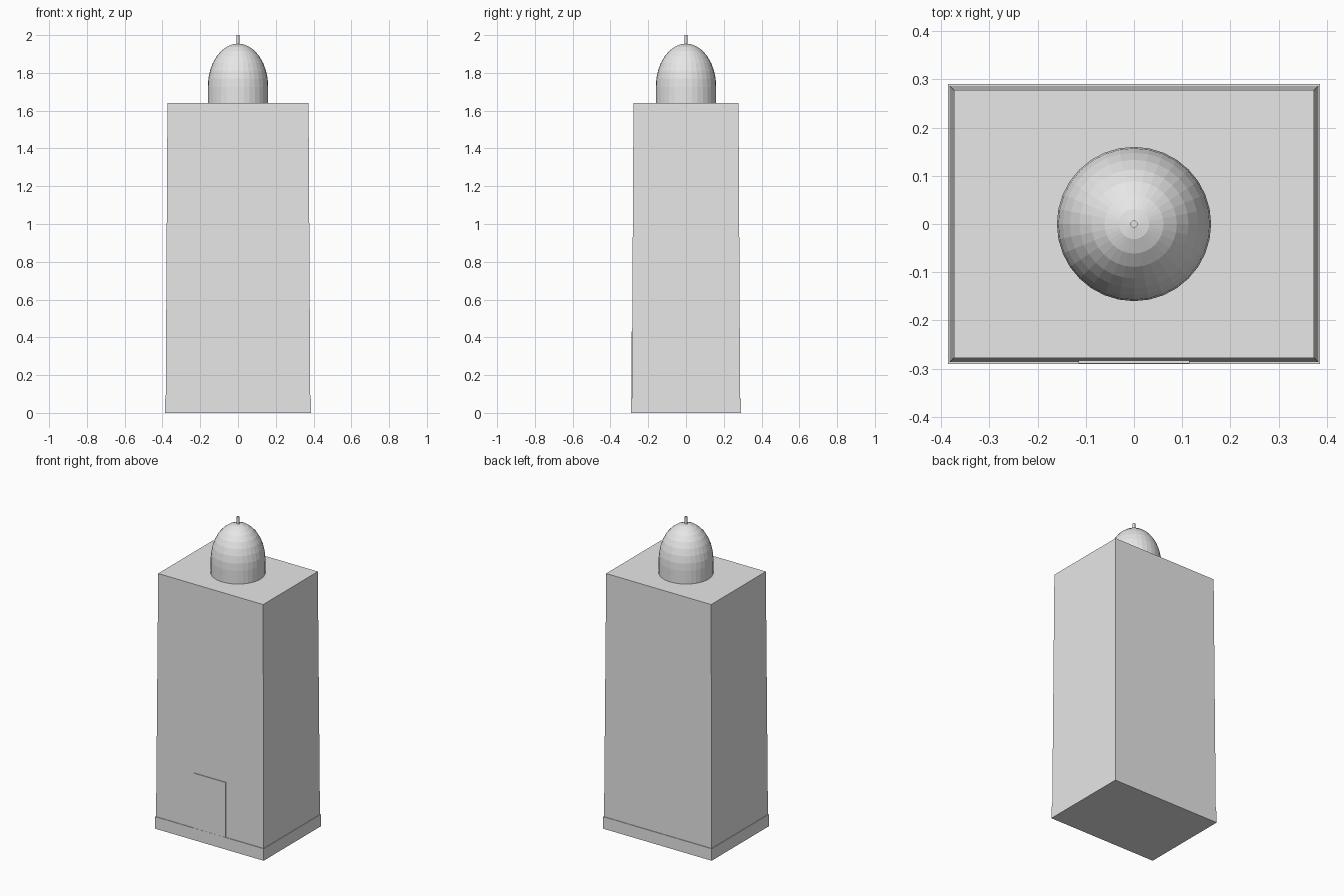
import bpy
import math

cube = bpy.data.objects.get("Cube")
if cube:
    bpy.data.objects.remove(cube, do_unlink=True)

grey = bpy.data.materials.new("light grey")
grey.use_nodes = True
grey.diffuse_color = (0.8, 0.8, 0.8, 1)
grey.node_tree.nodes["Principled BSDF"].inputs["Base Color"].default_value = (0.8, 0.8, 0.8, 1)


def add_part(name, verts, faces):
    mesh = bpy.data.meshes.new(name)
    mesh.from_pydata(verts, [], faces)
    mesh.materials.append(grey)
    obj = bpy.data.objects.new(name, mesh)
    bpy.context.collection.objects.link(obj)
    return obj


def tapered_box(name, base, top, z0, z1):
    """Box from half sizes (x, y) at its base and its top."""
    corners = [(-1, -1), (1, -1), (1, 1), (-1, 1)]
    verts = [(sx * half[0], sy * half[1], z)
             for half, z in ((base, z0), (top, z1)) for sx, sy in corners]
    sides = [(i, (i + 1) % 4, (i + 1) % 4 + 4, i + 4) for i in range(4)]
    return add_part(name, verts, [(3, 2, 1, 0), (4, 5, 6, 7)] + sides)


def lathe(name, profile, segments):
    """Closed solid from (radius, z) rings, listed from bottom to top."""
    verts = [(r * math.cos(math.tau * i / segments), r * math.sin(math.tau * i / segments), z)
             for r, z in profile for i in range(segments)]
    faces = [tuple(reversed(range(segments)))]
    for k in range(len(profile) - 1):
        a, b = k * segments, (k + 1) * segments
        for i in range(segments):
            j = (i + 1) % segments
            faces.append((a + i, a + j, b + j, b + i))
    faces.append(tuple(range(len(verts) - segments, len(verts))))
    return add_part(name, verts, faces)


# Tower block: low plinth and slightly tapered body
ROOF = 1.64
tapered_box("plinth", (0.386, 0.2905), (0.386, 0.2905), 0, 0.077)
tapered_box("tower_body", (0.383, 0.287), (0.3735, 0.278), 0.01, ROOF)

# Door plate on the front
door = tapered_box("door", (0.115, 0.006), (0.115, 0.006), 0.005, 0.43)
door.location.y = -0.2835

# Rooftop dome: short drum with a stretched half sphere
RADIUS, SPRING, RISE, RINGS = 0.16, 1.725, 0.23, 8
dome_profile = [(RADIUS, ROOF)]
for k in range(RINGS):
    angle = math.pi / 2 * k / RINGS
    dome_profile.append((RADIUS * math.cos(angle), SPRING + RISE * math.sin(angle)))
dome_profile.append((0.001, SPRING + RISE))
lathe("dome", dome_profile, 32)

# Finial spike
lathe("finial", [(0.0075, 1.93), (0.0075, 2.0)], 12)
